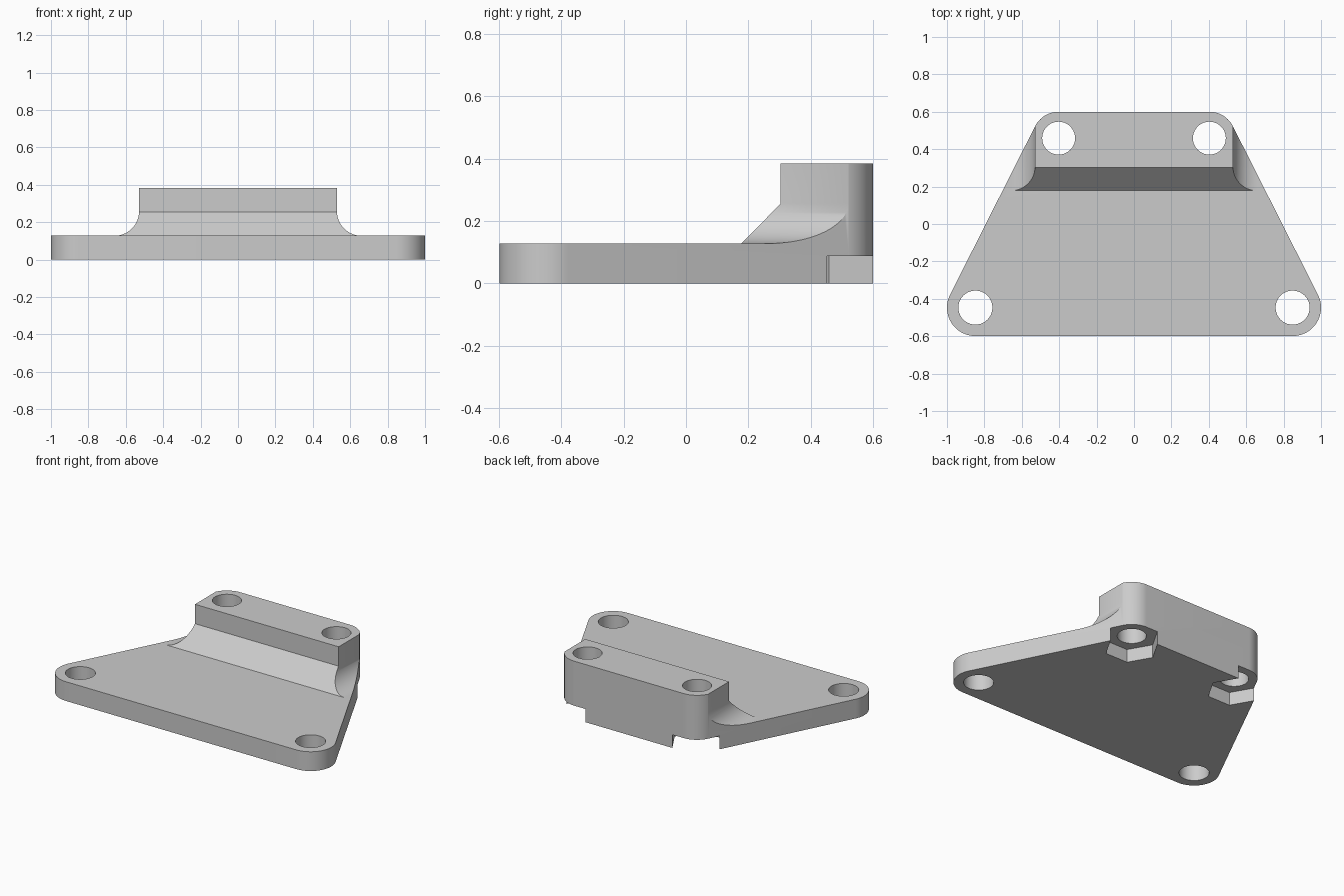
import bpy
import bmesh
from math import pi, sin, cos, atan2, asin, hypot
from mathutils import Vector

cube = bpy.data.objects.get("Cube")
if cube:
    bpy.data.objects.remove(cube, do_unlink=True)

FRONT, FRONT_R = (0.848, -0.447), 0.152   # front corner centre and radius
REAR, REAR_R = (0.403, 0.459), 0.141      # rear corner centre and radius
PLATE, TOP = 0.128, 0.384                 # heights
BLOCK_X, FILLET = 0.529, 0.13
BLOCK_Y = 0.303

grey = bpy.data.materials.new("plain grey")
grey.use_nodes = True
colour = (0.6, 0.6, 0.6, 1)
grey.diffuse_color = colour
grey.node_tree.nodes["Principled BSDF"].inputs["Base Color"].default_value = colour


def arc(centre, r, start, end, steps):
    angles = [start + (end - start) * i / steps for i in range(steps + 1)]
    return [(centre[0] + r * cos(a), centre[1] + r * sin(a)) for a in angles]


def prism(name, points, place, direction):
    """Extrude a flat profile; place maps a 2D point into space."""
    bm = bmesh.new()
    face = bm.faces.new([bm.verts.new(place(*p)) for p in points])
    new = bmesh.ops.extrude_face_region(bm, geom=[face])["geom"]
    verts = [v for v in new if isinstance(v, bmesh.types.BMVert)]
    bmesh.ops.translate(bm, verts=verts, vec=Vector(direction))
    bmesh.ops.recalc_face_normals(bm, faces=bm.faces)
    mesh = bpy.data.meshes.new(name)
    bm.to_mesh(mesh)
    bm.free()
    mesh.materials.append(grey)
    obj = bpy.data.objects.new(name, mesh)
    bpy.context.collection.objects.link(obj)
    return obj


def cut(cutter):
    cutter.hide_render = True
    mod = bracket.modifiers.new("cut", "BOOLEAN")
    mod.operation = "DIFFERENCE"
    mod.solver = "EXACT"
    mod.object = cutter
    bpy.ops.object.modifier_apply(modifier=mod.name)
    bpy.data.objects.remove(cutter, do_unlink=True)


# Full-height body with the rounded trapezoid outline
dx, dy = REAR[0] - FRONT[0], REAR[1] - FRONT[1]
tangent = atan2(dy, dx) - pi / 2 + asin((FRONT_R - REAR_R) / hypot(dx, dy))
half = arc(FRONT, FRONT_R, -pi / 2, tangent, 24) + arc(REAR, REAR_R, tangent, pi / 2, 16)
outline = half + [(-x, y) for x, y in reversed(half)]
bracket = prism("mounting_bracket", outline, lambda x, y: (x, y, 0), (0, 0, TOP))
bpy.context.view_layer.objects.active = bracket
bracket.select_set(True)

# Clear the space in front of the block, leaving the sloped step
step = [(-1, PLATE), (BLOCK_Y - 0.125, PLATE), (BLOCK_Y, PLATE + 0.127), (BLOCK_Y, 1), (-1, 1)]
cut(prism("front_cutter", step, lambda y, z: (-2, y, z), (4, 0, 0)))

# Clear both sides of the block with a concave fillet
curve = arc((BLOCK_X + FILLET, PLATE + FILLET), FILLET, pi, 1.5 * pi, 20)
side = [(BLOCK_X, 1)] + curve + [(2, PLATE), (2, 1)]
for s in (-1, 1):
    cut(prism("side_cutter", side, lambda x, z: (s * x, 0.1, z), (0, 1, 0)))

# Bolt holes, with open hexagonal nut pockets under the rear pair
for s in (-1, 1):
    for centre, r in ((FRONT, 0.091), (REAR, 0.088)):
        hole = arc((s * centre[0], centre[1]), r, 0, 2 * pi, 40)[:-1]
        cut(prism("hole_cutter", hole, lambda x, y: (x, y, -1), (0, 0, 2)))
    pocket = arc((s * REAR[0], REAR[1]), 0.165, 0, 2 * pi, 6)[:-1]
    cut(prism("nut_pocket_cutter", pocket, lambda x, y: (x, y, -0.1), (0, 0, 0.188)))

bpy.ops.object.shade_smooth_by_angle(angle=pi / 6)
